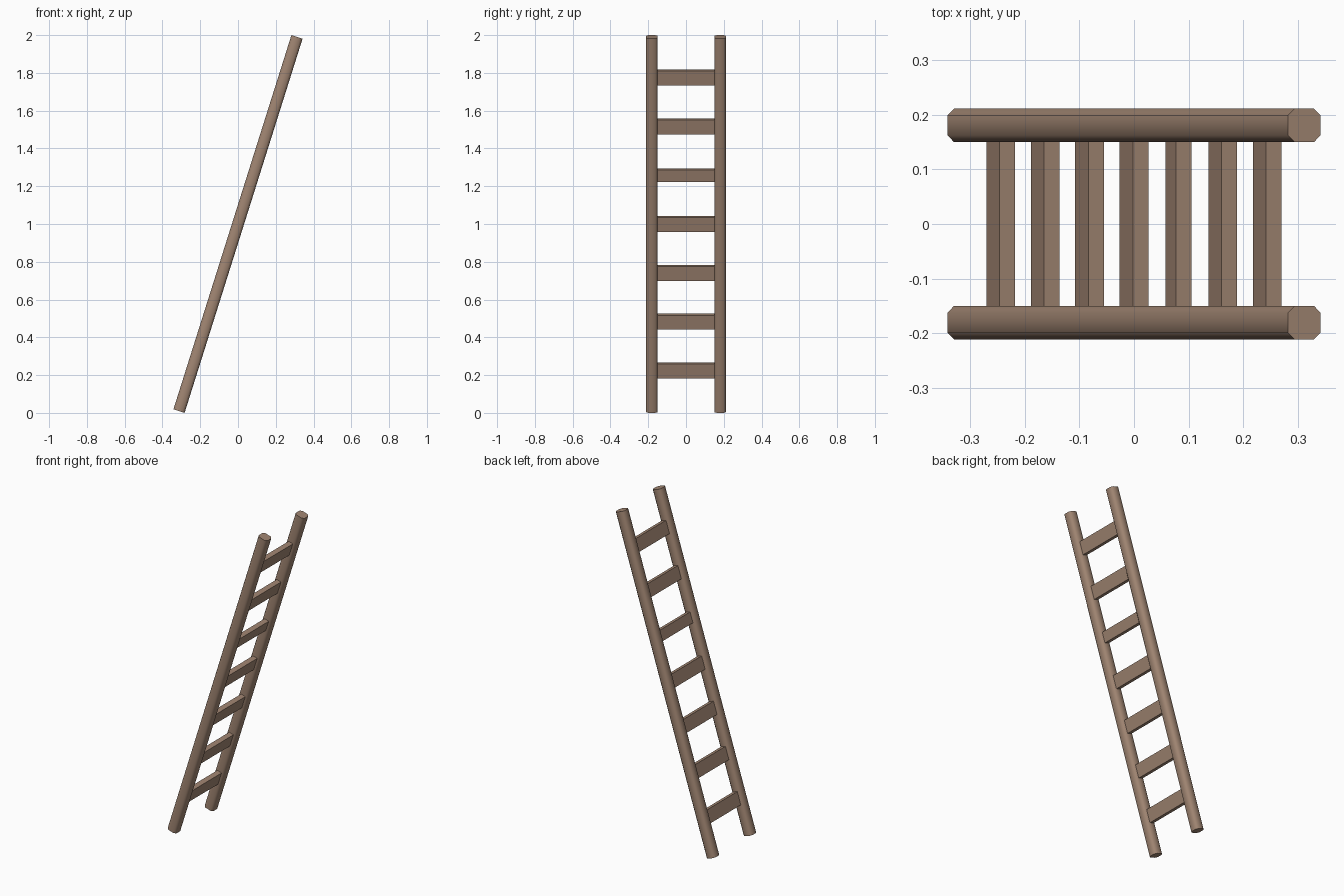
import bpy
import bmesh
import math
from mathutils import Matrix

cube = bpy.data.objects.get("Cube")
if cube:
    bpy.data.objects.remove(cube, do_unlink=True)

# Proportions, measured along and across the leaning ladder
LEAN = math.radians(17.5)
LENGTH = 2.077
POLE = 0.062
POLE_Y = 0.181
STEP = 0.271
TILT = Matrix.Translation((0, 0, 1)) @ Matrix.Rotation(LEAN, 4, 'Y')

wood = bpy.data.materials.new("weathered brown wood")
wood.use_nodes = True
color = (0.352, 0.235, 0.168, 1)
wood.diffuse_color = color
wood.node_tree.nodes["Principled BSDF"].inputs["Base Color"].default_value = color


def beam(name, size, centre, chamfer=0):
    """Box in ladder space, optionally with its long upright edges chamfered."""
    bm = bmesh.new()
    bmesh.ops.create_cube(bm, size=1)
    bmesh.ops.scale(bm, vec=size, verts=bm.verts)
    if chamfer:
        upright = [e for e in bm.edges
                   if abs(e.verts[0].co.z - e.verts[1].co.z) > 0.1]
        bmesh.ops.bevel(bm, geom=upright, offset=chamfer, segments=1,
                        affect='EDGES')
    mesh = bpy.data.meshes.new(name)
    bm.to_mesh(mesh)
    bm.free()
    mesh.materials.append(wood)
    obj = bpy.data.objects.new(name, mesh)
    bpy.context.collection.objects.link(obj)
    obj.matrix_world = TILT @ Matrix.Translation(centre)
    return obj


# Side poles: chamfered posts, smooth around, sharp at the ends
for name, side in (("front_pole", -1), ("back_pole", 1)):
    pole = beam(name, (POLE, POLE, LENGTH), (0, side * POLE_Y, 0), 0.0125)
    bpy.ops.object.select_all(action='DESELECT')
    pole.select_set(True)
    bpy.context.view_layer.objects.active = pole
    bpy.ops.object.shade_smooth_by_angle(angle=math.radians(60))

# Rungs: flat boards between the poles, the fifth one narrower
for i in range(7):
    height = 0.065 if i == 4 else 0.08
    beam(f"rung_{i + 1}", (0.03, 2 * POLE_Y - 0.04, height),
         (0, 0, (i - 3) * STEP))
